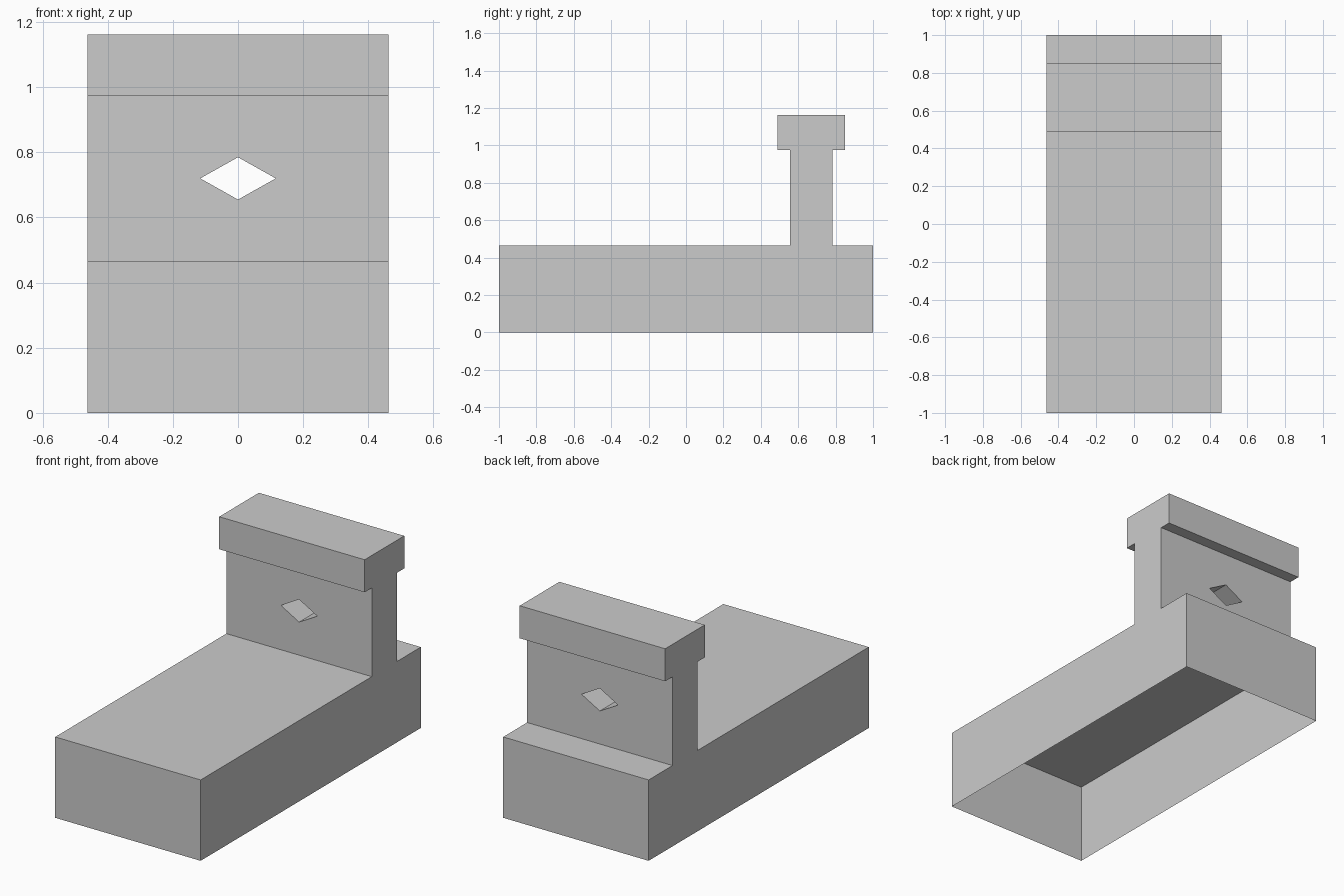
import bpy, bmesh

if "Cube" in bpy.data.objects:
    bpy.data.objects.remove(bpy.data.objects["Cube"])

HALF_W = 0.4625
# Side profile (y, z): open-bottomed base, upright wall and wider cap
PROFILE = [(-1, 0), (-1, 0.465), (0.555, 0.465), (0.555, 0.975), (0.49, 0.975),
           (0.49, 1.162), (0.85, 1.162), (0.85, 0.975), (0.783, 0.975),
           (0.783, 0.465), (1, 0.465), (1, 0)]
WALL_FRONT, WALL_BACK = 2, 8          # profile segments pierced by the hole
# Diamond hole (x, z): left, bottom, right, top
DIAMOND = [(-0.116, 0.72), (0, 0.655), (0.116, 0.72), (0, 0.785)]

bm = bmesh.new()
left = [bm.verts.new((-HALF_W, y, z)) for y, z in PROFILE]
right = [bm.verts.new((HALF_W, y, z)) for y, z in PROFILE]


def pierced_wall(low, high):
    """Wall panel triangulated around a diamond opening; returns its rim."""
    y = left[low].co.y
    rim = [bm.verts.new((x, y, z)) for x, z in DIAMOND]
    corners = [left[high], left[low], right[low], right[high]]
    for i in range(4):
        j = (i + 1) % 4
        bm.faces.new((corners[i], corners[j], rim[i]))
        bm.faces.new((corners[j], rim[j], rim[i]))
    return rim


# Long faces following the profile, with the two pierced wall panels
for i in range(len(PROFILE) - 1):
    if i == WALL_FRONT:
        front_rim = pierced_wall(i, i + 1)
    elif i == WALL_BACK:
        back_rim = pierced_wall(i + 1, i)
    else:
        bm.faces.new((left[i], right[i], right[i + 1], left[i + 1]))

# Tunnel through the wall
for i in range(4):
    j = (i + 1) % 4
    bm.faces.new((front_rim[i], front_rim[j], back_rim[j], back_rim[i]))

# Flat ends; the underside stays open
bm.faces.new(left)
top_end = bm.faces.new(right)
bmesh.ops.recalc_face_normals(bm, faces=bm.faces)
bm.normal_update()
if top_end.normal.x < 0:
    bmesh.ops.reverse_faces(bm, faces=bm.faces)

mesh = bpy.data.meshes.new("base_with_upright")
bm.to_mesh(mesh)
bm.free()
obj = bpy.data.objects.new("base_with_upright", mesh)
bpy.context.collection.objects.link(obj)
